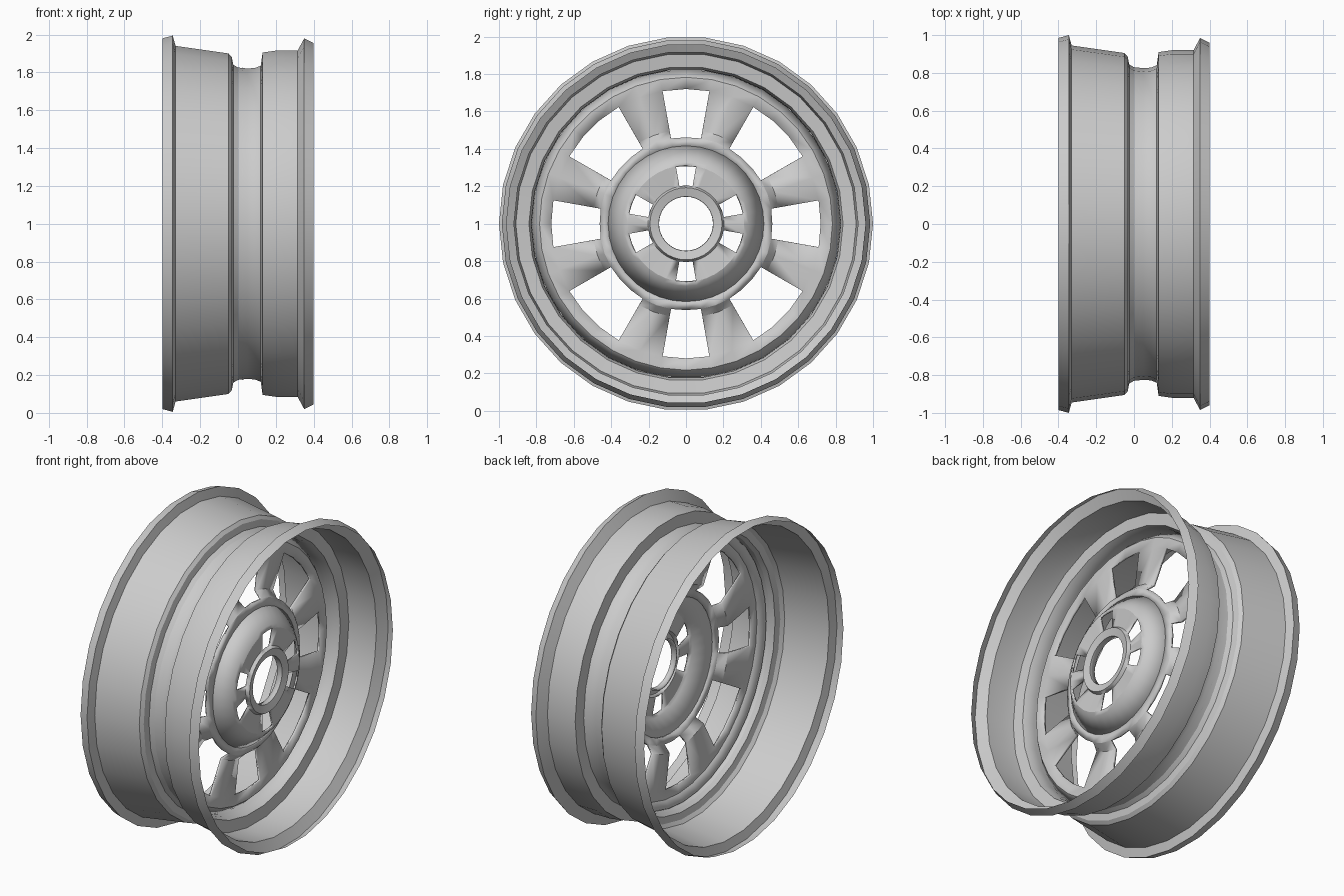
import bpy, bmesh, math

if "Cube" in bpy.data.objects:
    bpy.data.objects.remove(bpy.data.objects["Cube"])


def lathe(name, profile, sides, start=0.0, is_open=None, thickness=0.0):
    """Spin (x, radius) points about the wheel axle; is_open(band, degrees) leaves holes."""
    bm = bmesh.new()
    rings = []
    for x, r in profile:
        ring = []
        for i in range(sides):
            a = math.radians(start + 360 * i / sides)
            ring.append(bm.verts.new((x, r * math.cos(a), 1 + r * math.sin(a))))
        rings.append(ring)
    for b in range(len(profile) - 1):
        for i in range(sides):
            mid = (start + 360 * (i + 0.5) / sides) % 360
            if is_open and is_open(b, mid):
                continue
            j = (i + 1) % sides
            bm.faces.new((rings[b][i], rings[b][j], rings[b + 1][j], rings[b + 1][i]))
    loose = [v for v in bm.verts if not v.link_faces]
    bmesh.ops.delete(bm, geom=loose, context='VERTS')
    bmesh.ops.recalc_face_normals(bm, faces=bm.faces)
    mesh = bpy.data.meshes.new(name)
    bm.to_mesh(mesh)
    bm.free()
    obj = bpy.data.objects.new(name, mesh)
    bpy.context.collection.objects.link(obj)
    if thickness:
        mod = obj.modifiers.new("thickness", 'SOLIDIFY')
        mod.thickness = thickness
        mod.offset = 0
    bpy.ops.object.select_all(action='DESELECT')
    bpy.context.view_layer.objects.active = obj
    obj.select_set(True)
    bpy.ops.object.shade_smooth_by_angle(angle=math.radians(25))
    return obj


def near(angle, centre, half):
    return abs((angle - centre + 180) % 360 - 180) < half


# Rim barrel with flared flanges and the narrow drop centre
lathe("rim_barrel", [
    (-0.40, 0.985), (-0.345, 1.0), (-0.33, 0.945), (-0.05, 0.905),
    (-0.033, 0.885), (-0.025, 0.845), (0.0, 0.83), (0.05, 0.825), (0.09, 0.828),
    (0.12, 0.84), (0.13, 0.91), (0.20, 0.92), (0.315, 0.92),
    (0.35, 0.985), (0.40, 0.96)], 30)


# Wheel disc: narrow windows on the axes, wide windows on the diagonals
def disc_window(band, a):
    if band not in (2, 3):
        return False
    return any(near(a, q, 10) or near(a, q + 45, 15) for q in (0, 90, 180, 270))


lathe("spoke_disc", [
    (0.02, 0.82), (0.06, 0.78), (0.06, 0.72), (0.06, 0.50),
    (0.10, 0.46), (0.11, 0.415)], 36, 0, disc_window, 0.015)


# Raised hub cone with small slots around the axle bore
def hub_slot(band, a):
    return band == 2 and any(near(a, c, 10) for c in (20, 90, 160, 200, 270, 340))


lathe("hub", [
    (0.11, 0.415), (0.19, 0.33), (0.20, 0.31), (0.19, 0.20),
    (0.21, 0.19), (0.20, 0.15), (0.17, 0.15)], 36, 0, hub_slot, 0.012)
